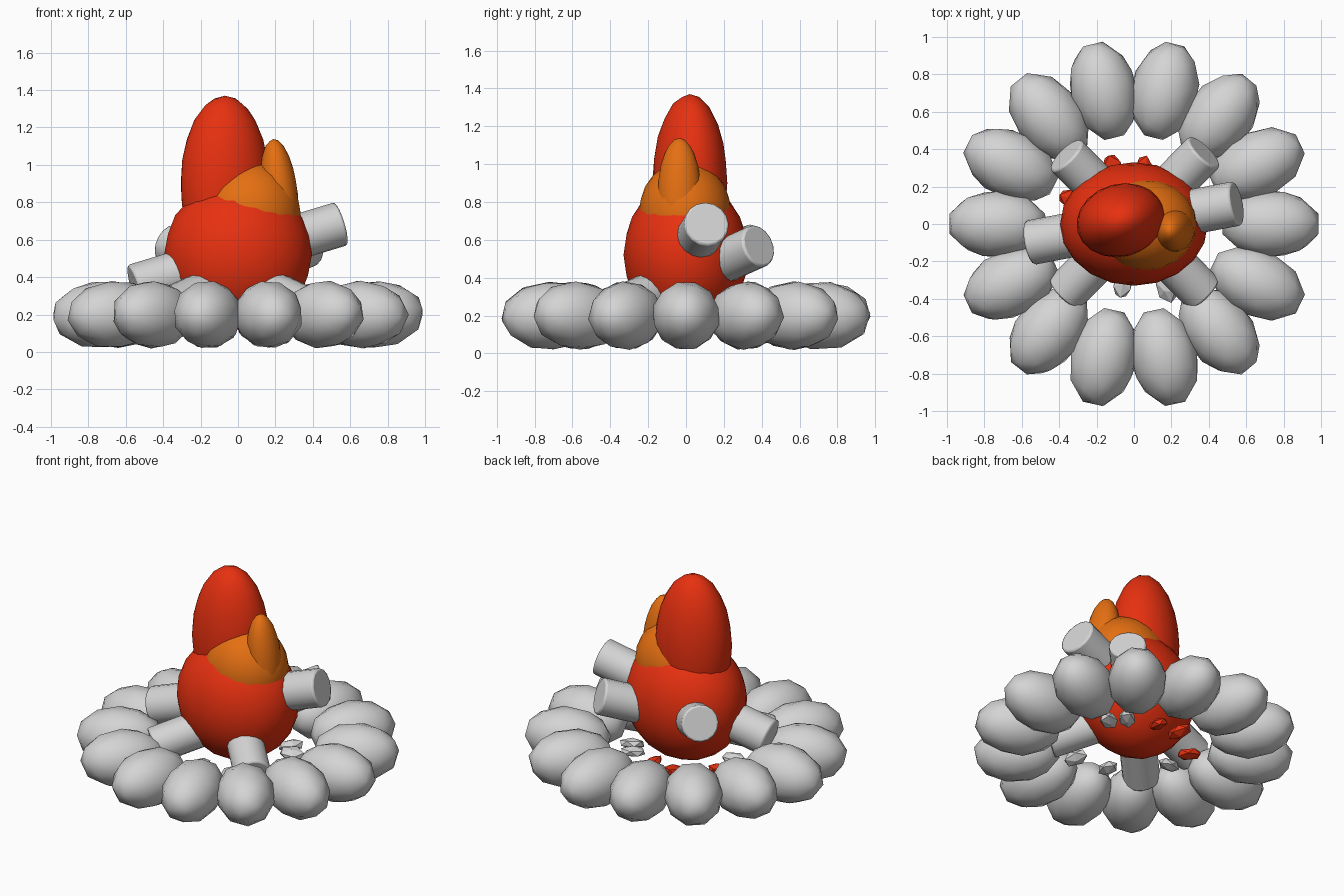
import bpy, math, random
from mathutils import Vector, Euler

if "Cube" in bpy.data.objects:
    bpy.data.objects.remove(bpy.data.objects["Cube"])

random.seed(4)


def material(name, rgb):
    m = bpy.data.materials.new(name)
    m.diffuse_color = (*rgb, 1)
    m.use_nodes = True
    m.node_tree.nodes["Principled BSDF"].inputs["Base Color"].default_value = m.diffuse_color
    return m


RED = material("flame_red", (0.80, 0.03, 0.005))
ORANGE = material("flame_orange", (0.78, 0.16, 0.006))
GREY = material("pale_grey", (0.66, 0.66, 0.66))


def finish(name, mat, smooth=60):
    ob = bpy.context.object
    ob.name = name
    ob.data.materials.append(mat)
    if smooth:
        bpy.ops.object.shade_smooth_by_angle(angle=math.radians(smooth))
    return ob


def blob(name, mat, loc, semi, rot=(0, 0, 0), detail=3, smooth=60):
    """Ellipsoid with given half sizes and rotation in degrees."""
    bpy.ops.mesh.primitive_ico_sphere_add(subdivisions=detail, radius=1, location=loc,
                                          rotation=[math.radians(a) for a in rot])
    bpy.context.object.scale = semi
    return finish(name, mat, smooth)


def log(name, a, b, radius):
    """Cylinder between two points with softened rims."""
    a, b = Vector(a), Vector(b)
    bpy.ops.mesh.primitive_cylinder_add(vertices=16, radius=radius, depth=(b - a).length,
                                        location=(a + b) / 2,
                                        rotation=(b - a).to_track_quat('Z', 'Y').to_euler())
    ob = finish(name, GREY, 40)
    bev = ob.modifiers.new("soft_rim", 'BEVEL')
    bev.width, bev.segments = 0.012, 2
    bev.limit_method, bev.angle_limit = 'ANGLE', math.radians(50)


# Ring of stones, long axis pointing outward
COUNT = 14
for i in range(COUNT):
    a = 360 * i / COUNT
    t = math.radians(a)
    blob(f"stone_{i + 1}", GREY, (0.73 * math.cos(t), 0.73 * math.sin(t), 0.2),
         (0.27, 0.182, 0.182), (random.uniform(-30, 30), random.uniform(-4, 4), a),
         detail=2, smooth=80)

# Three crossed logs, each with one raised end
log("log_1", (-0.555, -0.10, 0.35), (0.55, 0.11, 0.685), 0.12)
log("log_2", (-0.37, -0.37, 0.23), (0.375, 0.385, 0.57), 0.115)
log("log_3", (0.37, -0.37, 0.23), (-0.365, 0.37, 0.575), 0.115)

# Fire: wide base, inner glow and two tongues
blob("fire_base", RED, (0, 0, 0.52), (0.395, 0.33, 0.40))
blob("fire_glow", ORANGE, (0.06, -0.005, 0.74), (0.275, 0.245, 0.28))
blob("tall_tongue", RED, (-0.07, 0.02, 0.90), (0.24, 0.195, 0.47), (0, 0, 15))
blob("small_tongue", ORANGE, (0.22, -0.035, 0.84), (0.10, 0.115, 0.30), (0, -6, 0))

# Embers and chips scattered under the fire
EMBERS = [(-0.33, 0.13, RED), (-0.11, 0.30, RED), (0.05, 0.29, RED), (0.24, 0.22, GREY),
          (0.31, 0.13, GREY), (0.17, -0.35, GREY), (-0.06, -0.32, GREY), (-0.32, -0.05, GREY)]
for i, (x, y, mat) in enumerate(EMBERS):
    a = math.degrees(math.atan2(y, x))
    blob(f"ember_{i + 1}", mat, (x, y, 0.17), (0.085, 0.055, 0.035),
         (random.uniform(-25, 25), random.uniform(-15, 15), a), detail=1, smooth=0)
